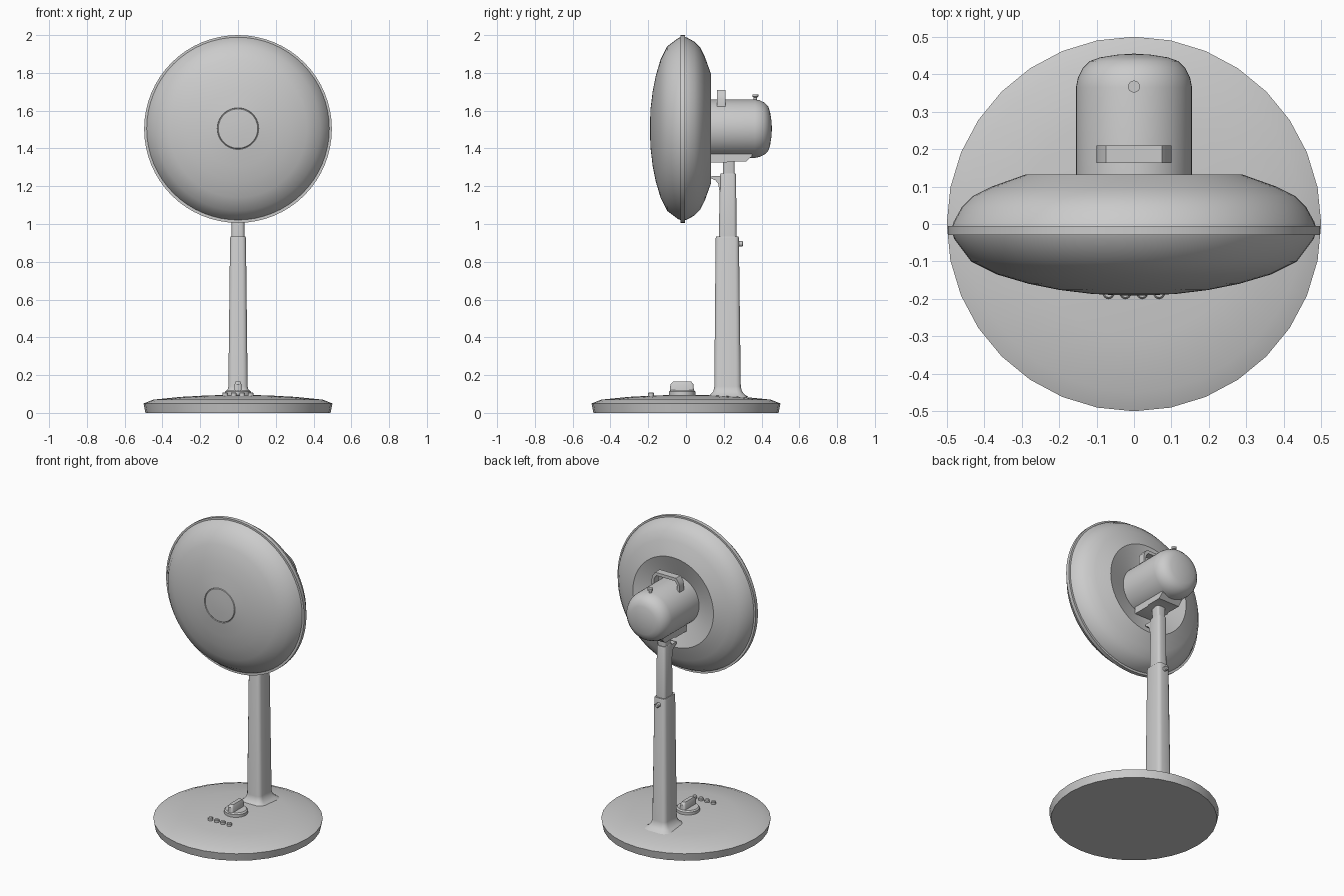
import bpy, bmesh, math
from mathutils import Matrix, Vector

if "Cube" in bpy.data.objects:
    bpy.data.objects.remove(bpy.data.objects["Cube"], do_unlink=True)

grey = bpy.data.materials.new("plain grey")
grey.use_nodes = True
COLOUR = (0.6, 0.6, 0.6, 1)
grey.diffuse_color = COLOUR
grey.node_tree.nodes["Principled BSDF"].inputs["Base Color"].default_value = COLOUR


def finish(name, bm, angle=35):
    bmesh.ops.remove_doubles(bm, verts=bm.verts, dist=1e-5)
    bmesh.ops.recalc_face_normals(bm, faces=bm.faces)
    mesh = bpy.data.meshes.new(name)
    bm.to_mesh(mesh)
    bm.free()
    mesh.materials.append(grey)
    ob = bpy.data.objects.new(name, mesh)
    bpy.context.collection.objects.link(ob)
    bpy.ops.object.select_all(action='DESELECT')
    ob.select_set(True)
    bpy.context.view_layer.objects.active = ob
    bpy.ops.object.shade_smooth_by_angle(angle=math.radians(angle))
    return ob


def lathe(name, profile, at, axis='Z', steps=32, angle=35):
    """Spin (radius, height) points about an axis through a point."""
    bm = bmesh.new()
    verts = [bm.verts.new((r, 0, h)) for r, h in profile]
    edges = [bm.edges.new(pair) for pair in zip(verts, verts[1:])]
    bmesh.ops.spin(bm, geom=verts + edges, cent=(0, 0, 0), axis=(0, 0, 1),
                   angle=math.tau, steps=steps)
    turn = Matrix.Rotation(-math.pi / 2, 4, 'X') if axis == 'Y' else Matrix()
    bm.transform(Matrix.Translation(at) @ turn)
    return finish(name, bm, angle)


def loft(name, sections, corner=0.3, arc=3, angle=35):
    """Stack rounded rectangles: (z, half_x, y_min, y_max)."""
    bm = bmesh.new()
    rings = []
    for z, hx, y0, y1 in sections:
        hy, cy = (y1 - y0) / 2, (y0 + y1) / 2
        r = min(hx, hy) * corner
        ring = []
        for q, (sx, sy) in enumerate(((1, 1), (-1, 1), (-1, -1), (1, -1))):
            for i in range(arc + 1):
                a = (q + i / arc) * math.pi / 2
                ring.append(bm.verts.new((sx * (hx - r) + r * math.cos(a),
                                          cy + sy * (hy - r) + r * math.sin(a), z)))
        rings.append(ring)
    for low, high in zip(rings, rings[1:]):
        for i in range(len(low)):
            j = (i + 1) % len(low)
            bm.faces.new((low[i], low[j], high[j], high[i]))
    bm.faces.new(rings[0])
    bm.faces.new(rings[-1])
    return finish(name, bm, angle)


def extrude(name, outline, start, depth, axis):
    """Push a flat outline along X (points are y, z) or Y (points are x, z)."""
    bm = bmesh.new()
    if axis == 'X':
        verts = [bm.verts.new((start, a, b)) for a, b in outline]
    else:
        verts = [bm.verts.new((a, start, b)) for a, b in outline]
    face = bm.faces.new(verts)
    new = bmesh.ops.extrude_face_region(bm, geom=[face])["geom"]
    push = Vector((depth, 0, 0)) if axis == 'X' else Vector((0, depth, 0))
    bmesh.ops.translate(bm, vec=push, verts=[v for v in new if isinstance(v, bmesh.types.BMVert)])
    return finish(name, bm)


# Base: shallow domed disc
lathe("base", [(0, 0), (0.49, 0), (0.5, 0.05), (0.45, 0.07), (0.3, 0.085),
               (0.15, 0.093), (0, 0.095)], (0, 0, 0), angle=20)

# Base controls: turning knob and a row of push buttons
lathe("dial", [(0, 0.08), (0.07, 0.08), (0.07, 0.112), (0.062, 0.12), (0, 0.12)], (0, -0.02, 0))
loft("dial_grip", [(0.11, 0.02, -0.085, 0.042), (0.15, 0.018, -0.083, 0.04),
                   (0.165, 0.012, -0.07, 0.028)], 0.6)
for i in range(4):
    lathe(f"button_{i + 1}", [(0, 0.07), (0.015, 0.07), (0.015, 0.104), (0.011, 0.109), (0, 0.109)],
          (-0.068 + 0.045 * i, -0.185, 0), steps=16)

# Column: flared foot, tapered lower tube, sliding upper tube
loft("lower_column", [(0.085, 0.088, 0.115, 0.33), (0.098, 0.072, 0.13, 0.31),
                      (0.115, 0.057, 0.145, 0.296), (0.14, 0.051, 0.15, 0.29),
                      (0.925, 0.042, 0.157, 0.28), (0.935, 0.039, 0.16, 0.277)], 0.5)
loft("upper_column", [(0.9, 0.034, 0.173, 0.268), (1.26, 0.032, 0.18, 0.265),
                      (1.268, 0.029, 0.184, 0.262)], 0.5)
lathe("height_screw", [(0, 0.26), (0.014, 0.26), (0.014, 0.298), (0.01, 0.303), (0, 0.303)],
      (0, 0, 0.895), 'Y', 16)

# Tilt joint between column and motor
extrude("tilt_hook", [(0.2, 1.255), (0.135, 1.255), (0.135, 1.24), (0.155, 1.232),
                      (0.17, 1.215), (0.178, 1.17), (0.2, 1.17)], -0.025, 0.05, 'X')
loft("tilt_neck", [(1.24, 0.028, 0.195, 0.257), (1.36, 0.032, 0.195, 0.257)], 0.4)
extrude("motor_cradle", [(0.1, 1.325), (0.215, 1.325), (0.225, 1.332), (0.32, 1.332),
                         (0.35, 1.36), (0.35, 1.4), (0.1, 1.4)], -0.075, 0.15, 'X')

# Motor housing with rounded back
lathe("motor_housing", [(0, 0.05), (0.155, 0.05), (0.155, 0.365), (0.15, 0.39), (0.138, 0.415),
                        (0.118, 0.435), (0.09, 0.445), (0.045, 0.452), (0, 0.455)],
      (0, 0, 1.505), 'Y', 48)
lathe("swing_pin", [(0, 1.64), (0.009, 1.64), (0.009, 1.67), (0.016, 1.674), (0.016, 1.686),
                    (0, 1.686)], (0, 0.367, 0), steps=16)

# Carry handle: an arched strap
half = [(0.1, 1.6), (0.1, 1.66), (0.094, 1.685), (0.075, 1.71)]
inner = [(0.066, 1.69), (0.08, 1.672), (0.084, 1.655), (0.084, 1.6)]
extrude("carry_handle", half + [(-x, z) for x, z in reversed(half)]
        + [(-x, z) for x, z in reversed(inner)] + inner, 0.163, 0.047, 'Y')

# Fan head: domed front guard, rim band, rear guard with recessed centre
lathe("front_guard", [(0.487, -0.02), (0.48, -0.04), (0.435, -0.1), (0.365, -0.135),
                      (0.28, -0.16), (0.2, -0.176), (0.11, -0.187), (0.108, -0.183),
                      (0.104, -0.187), (0.05, -0.19), (0, -0.191)], (0, 0, 1.505), 'Y', 64)
lathe("rim_band", [(0.48, -0.03), (0.497, -0.03), (0.497, -0.006), (0.48, -0.006),
                   (0.48, -0.03)], (0, 0, 1.503), 'Y', 64)
lathe("rear_guard", [(0.487, -0.015), (0.482, 0.005), (0.46, 0.045), (0.43, 0.075),
                     (0.38, 0.1), (0.29, 0.132), (0.15, 0.085)], (0, 0, 1.505), 'Y', 64)
